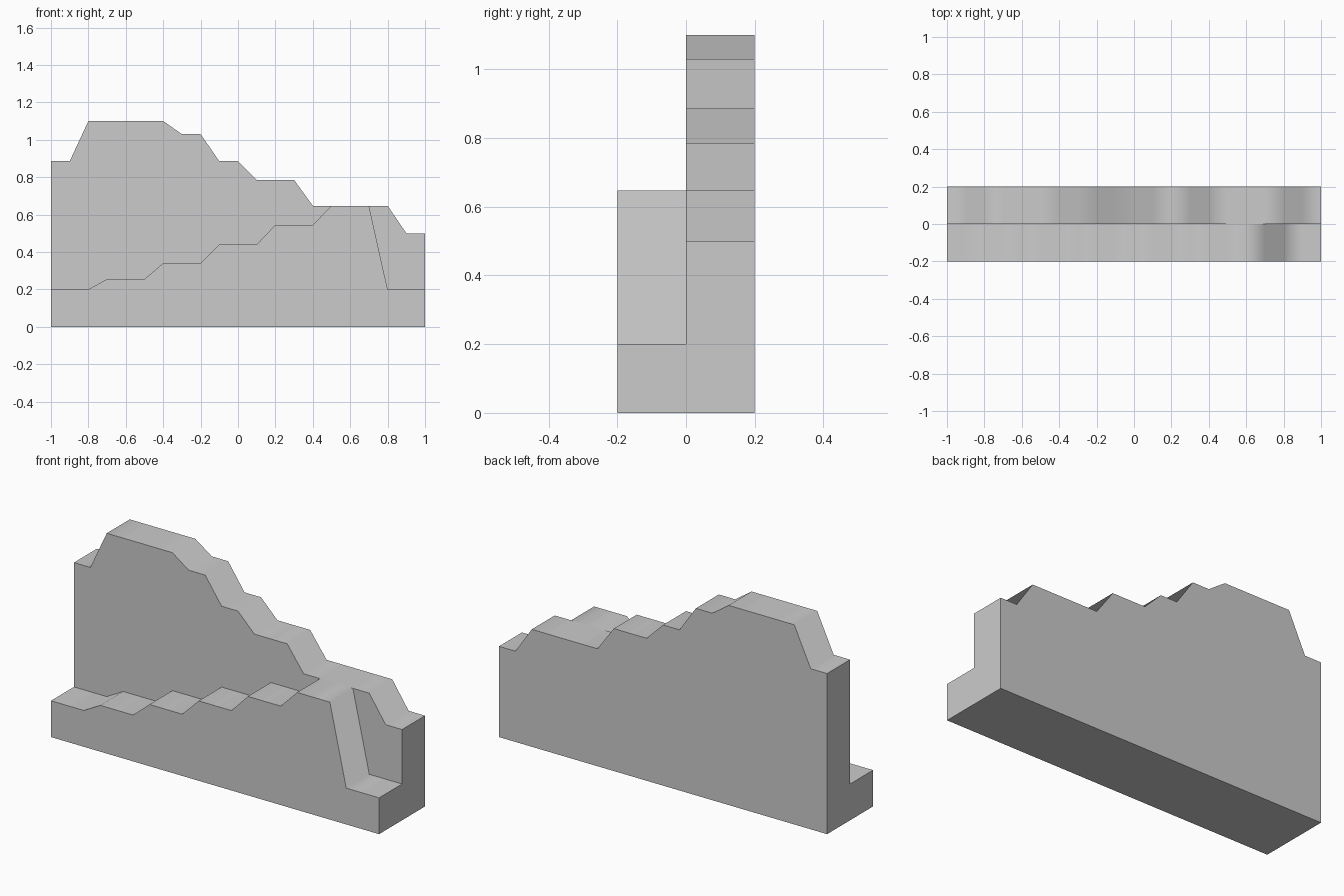
import bpy
import bmesh
import math

if "Cube" in bpy.data.objects:
    bpy.data.objects.remove(bpy.data.objects["Cube"])

STEP = 0.1


def terrain_slab(name, heights, y0, y1):
    """Solid slab whose top follows evenly spaced heights along x."""
    bm = bmesh.new()
    xs = [-1 + STEP * i for i in range(len(heights))]

    # side outline at each y: ground points and ridge points
    def row(y, zs):
        return [bm.verts.new((x, y, z)) for x, z in zip(xs, zs)]

    ground = [0] * len(heights)
    fb, ft = row(y0, ground), row(y0, heights)
    bb, bt = row(y1, ground), row(y1, heights)

    # front, back, top and bottom strips, one column at a time
    for i in range(len(xs) - 1):
        j = i + 1
        bm.faces.new((fb[i], fb[j], ft[j], ft[i]))
        bm.faces.new((bb[j], bb[i], bt[i], bt[j]))
        bm.faces.new((ft[i], ft[j], bt[j], bt[i]))
        bm.faces.new((fb[j], fb[i], bb[i], bb[j]))

    # end caps
    bm.faces.new((fb[0], ft[0], bt[0], bb[0]))
    bm.faces.new((fb[-1], bb[-1], bt[-1], ft[-1]))
    bmesh.ops.recalc_face_normals(bm, faces=bm.faces)

    mesh = bpy.data.meshes.new(name)
    bm.to_mesh(mesh)
    bm.free()
    obj = bpy.data.objects.new(name, mesh)
    bpy.context.collection.objects.link(obj)

    # the top rolls smoothly, the right-angled borders stay sharp
    bpy.ops.object.select_all(action='DESELECT')
    obj.select_set(True)
    bpy.context.view_layer.objects.active = obj
    bpy.ops.object.shade_smooth_by_angle(angle=math.radians(80))
    return obj


# low front ramp climbing to the right, then dropping off
terrain_slab("front_ramp",
             [.2] * 3 + [.255] * 3 + [.34] * 3 + [.44] * 3 + [.545] * 3
             + [.647] * 3 + [.2] * 3, -0.2, 0)

# tall back ridge descending to the right
terrain_slab("back_ridge",
             [.885] * 2 + [1.1] * 5 + [1.03] * 2 + [.885] * 2 + [.785] * 3
             + [.647] * 5 + [.5] * 2, 0, 0.2)
